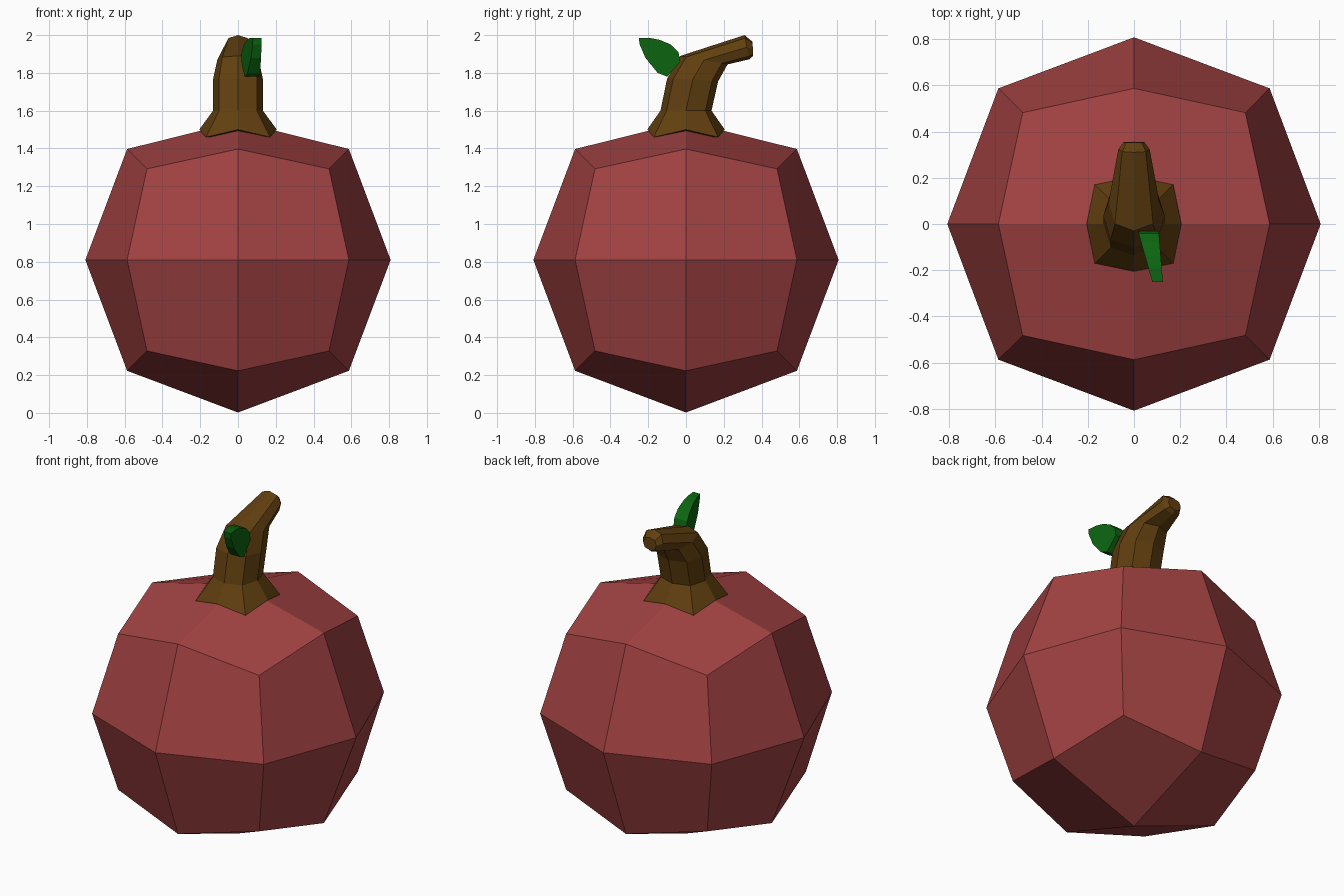
import bpy, bmesh, math
from mathutils import Vector

if "Cube" in bpy.data.objects:
    bpy.data.objects.remove(bpy.data.objects["Cube"])


def material(name, rgb):
    m = bpy.data.materials.new(name)
    m.diffuse_color = (*rgb, 1)
    m.use_nodes = True
    m.node_tree.nodes["Principled BSDF"].inputs["Base Color"].default_value = m.diffuse_color
    return m


def finish(bm, name, mat):
    bmesh.ops.recalc_face_normals(bm, faces=bm.faces[:])
    me = bpy.data.meshes.new(name)
    bm.to_mesh(me)
    bm.free()
    me.materials.append(mat)
    ob = bpy.data.objects.new(name, me)
    bpy.context.collection.objects.link(ob)
    return ob


red = material("dull red", (0.36, 0.054, 0.054))
brown = material("bark brown", (0.12, 0.05, 0.005))
green = material("leaf green", (0.004, 0.13, 0.006))

# Fruit body: once-subdivided cube rounded to a ball
bm = bmesh.new()
bmesh.ops.create_cube(bm, size=2)
bmesh.ops.subdivide_edges(bm, edges=bm.edges[:], cuts=1, use_grid_fill=True)
reach = {1: 0.808, 2: 0.587, 3: 0.482}
for v in bm.verts:
    n = sum(abs(c) > 0.5 for c in v.co)
    top = n == 1 and v.co.z > 0.5
    v.co *= reach[n]
    if top:
        v.co.z = 0.733          # flattened crown under the stem
    v.co.z += 0.81
finish(bm, "fruit_body", red)

# Stem: eight-sided rings given by front and back (y, z), half width, diagonal reach
rings = [
    ((-0.205, 1.50), (0.205, 1.50), 0.205, 0.83),
    ((-0.135, 1.60), (0.135, 1.60), 0.132, 0.76),
    ((-0.10, 1.77), (0.17, 1.755), 0.133, 0.76),
    ((-0.03, 1.89), (0.22, 1.845), 0.11, 0.75),
    ((0.31, 2.00), (0.335, 1.872), 0.068, 0.75),
    ((0.352, 1.965), (0.356, 1.89), 0.045, 0.75),
]
bm = bmesh.new()
loops = []
for i, (front, back, hw, diag) in enumerate(rings):
    f, b = Vector((0, *front)), Vector((0, *back))
    mid, half = (f + b) / 2, (f - b) / 2
    loop = []
    for k in range(8):
        a = k * math.pi / 4
        r = diag * math.sqrt(2) if k % 2 else 1
        p = mid + half * (r * math.cos(a)) + Vector((hw * r * math.sin(a), 0, 0))
        if i == 0 and k % 2:
            p.z -= 0.04         # flared corners follow the fruit
        loop.append(bm.verts.new(p))
    loops.append(loop)
for lo, hi in zip(loops, loops[1:]):
    for k in range(8):
        bm.faces.new((lo[k], lo[(k + 1) % 8], hi[(k + 1) % 8], hi[k]))
bm.faces.new(loops[0])
bm.faces.new(loops[-1])
finish(bm, "stem", brown)

# Leaf: side outline (y, z) given a thickness that thins and drifts outwards to the tip
outline = [(-0.25, 1.985), (-0.245, 1.95), (-0.215, 1.88), (-0.15, 1.80), (-0.10, 1.78),
           (-0.03, 1.86), (-0.04, 1.91), (-0.08, 1.95), (-0.14, 1.975), (-0.19, 1.985)]
bm = bmesh.new()
sides = []
for s in (-1, 1):
    side = []
    for y, z in outline:
        t = (-0.03 - y) / 0.22
        side.append(bm.verts.new((0.062 + 0.04 * t + s * (0.045 - 0.022 * t), y, z)))
    bm.faces.new(side)
    sides.append(side)
n = len(outline)
for k in range(n):
    j = (k + 1) % n
    bm.faces.new((sides[0][k], sides[0][j], sides[1][j], sides[1][k]))
finish(bm, "leaf", green)
